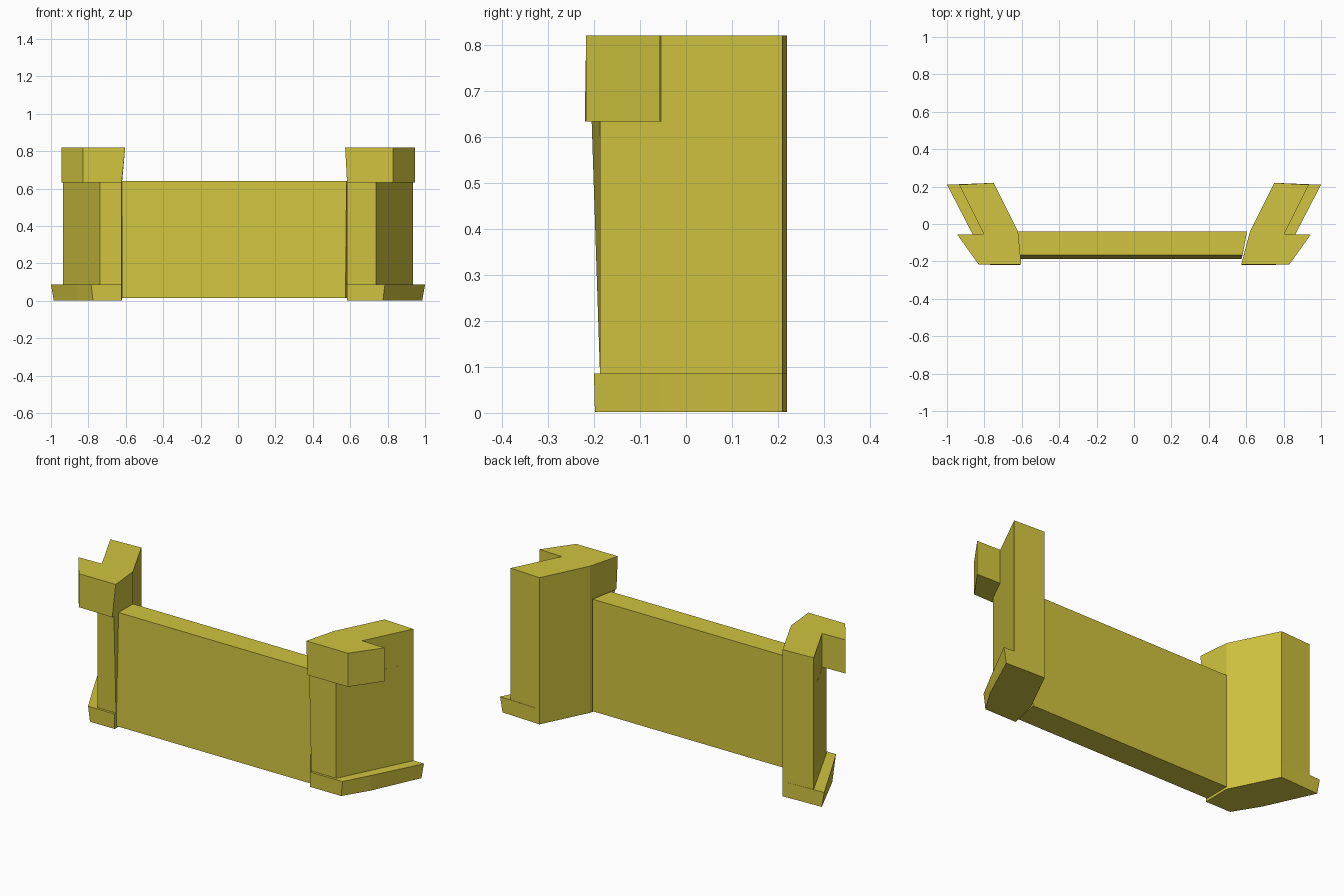
import bpy
import bmesh

cube = bpy.data.objects.get("Cube")
if cube:
    bpy.data.objects.remove(cube, do_unlink=True)

# One flat colour for the whole barrier
yellow = bpy.data.materials.new("mustard_yellow")
yellow.use_nodes = True
colour = (0.64, 0.55, 0.05, 1)
yellow.diffuse_color = colour
bsdf = yellow.node_tree.nodes["Principled BSDF"]
bsdf.inputs["Base Color"].default_value = colour
bsdf.inputs["Roughness"].default_value = 0.8


def loft(name, lower, upper, z_low, z_high, side=1):
    """Solid between two matching plan outlines; side=-1 mirrors it in x."""
    bm = bmesh.new()
    bottom = [bm.verts.new((side * x, y, z_low)) for x, y in lower]
    top = [bm.verts.new((side * x, y, z_high)) for x, y in upper]
    bm.faces.new(bottom[::-1])
    bm.faces.new(top)
    for i in range(len(bottom)):
        j = (i + 1) % len(bottom)
        bm.faces.new((bottom[i], bottom[j], top[j], top[i]))
    bmesh.ops.recalc_face_normals(bm, faces=bm.faces)
    mesh = bpy.data.meshes.new(name)
    bm.to_mesh(mesh)
    bm.free()
    mesh.materials.append(yellow)
    obj = bpy.data.objects.new(name, mesh)
    bpy.context.collection.objects.link(obj)
    return obj


# Slab between the two posts, its front leaning back slightly
loft("centre_panel",
     [(-0.62, -0.187), (0.575, -0.187), (0.605, -0.04), (-0.62, -0.04)],
     [(-0.62, -0.167), (0.58, -0.167), (0.605, -0.04), (-0.62, -0.04)],
     0.015, 0.64)

# Angled end posts: foot, shaft and notched cap; the inner edges differ a little
wing = [(0.75, 0.22), (0.62, -0.04)]
for label, side, low_in, cap_in in (("left", 1, 0.583, 0.573),
                                    ("right", -1, 0.622, 0.603)):
    loft(f"{label}_post_foot",
         [(low_in, -0.198), (0.775, -0.198), (0.86, -0.06), (0.985, 0.21)] + wing,
         [(low_in, -0.2), (0.785, -0.2), (0.86, -0.06), (1.0, 0.21)] + wing,
         0.002, 0.086, side)
    loft(f"{label}_post_shaft",
         [(low_in, -0.187), (0.737, -0.187), (0.935, 0.21)] + wing,
         [(low_in, -0.205), (0.737, -0.187), (0.935, 0.21)] + wing,
         0.086, 0.633, side)
    outer = [(0.83, -0.217), (0.945, -0.057), (0.803, -0.053), (0.935, 0.21)]
    loft(f"{label}_post_cap",
         [(low_in, -0.22)] + outer + wing,
         [(cap_in, -0.217)] + outer + wing,
         0.633, 0.82, side)
